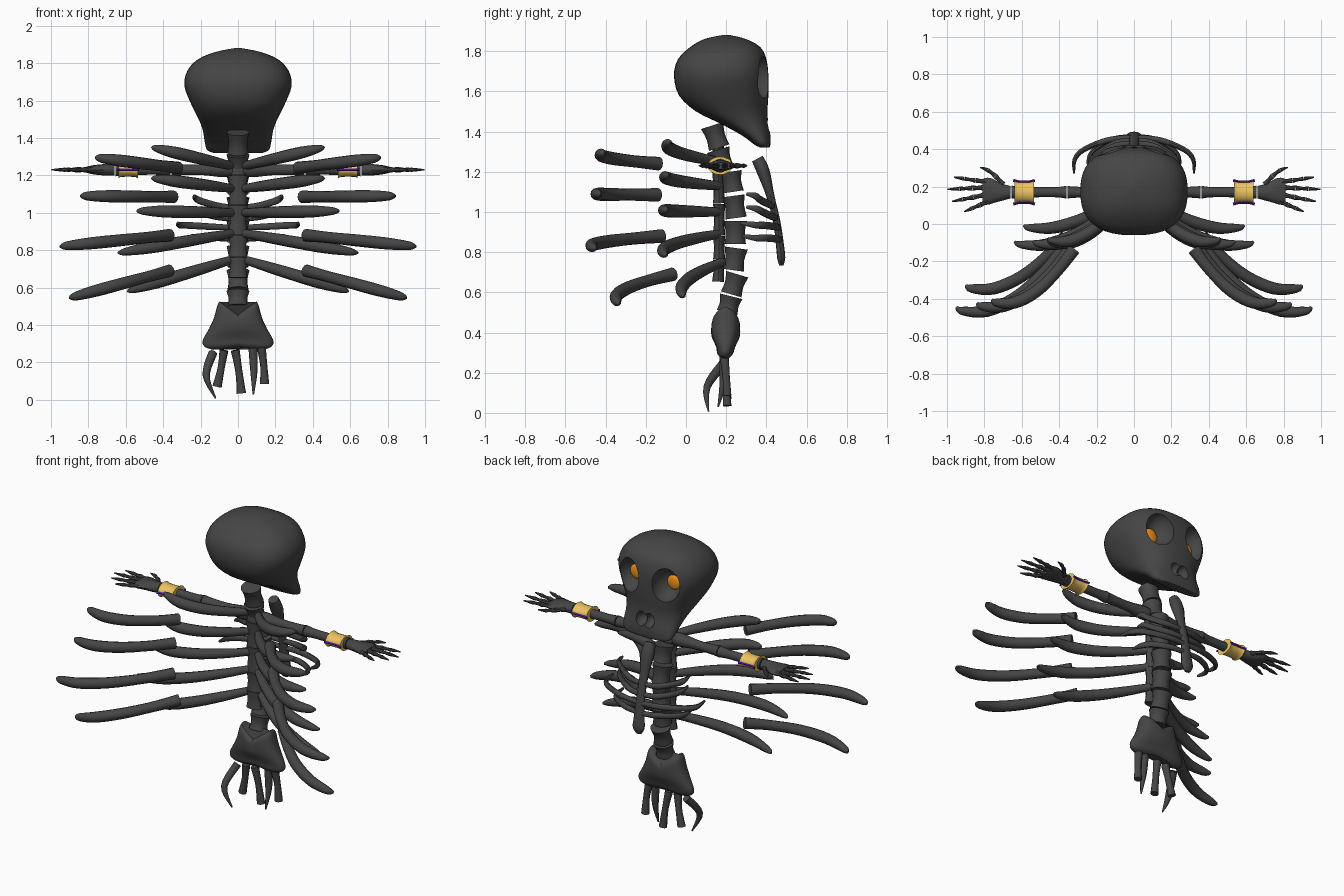
import bpy, bmesh, math
from mathutils import Vector

if "Cube" in bpy.data.objects:
    bpy.data.objects.remove(bpy.data.objects["Cube"])


def material(name, rgb):
    m = bpy.data.materials.new(name)
    m.diffuse_color = (*rgb, 1)
    m.use_nodes = True
    m.node_tree.nodes["Principled BSDF"].inputs["Base Color"].default_value = m.diffuse_color
    return m


BONE = material("dark_bone", (0.06, 0.06, 0.06))
GOLD = material("gold", (0.85, 0.55, 0.12))
PURPLE = material("purple", (0.08, 0.01, 0.4))
GLOW = material("orange", (0.9, 0.3, 0.01))


def finish(name, bm, mat, angle=40):
    bmesh.ops.recalc_face_normals(bm, faces=bm.faces)
    me = bpy.data.meshes.new(name)
    bm.to_mesh(me)
    bm.free()
    me.materials.append(mat)
    ob = bpy.data.objects.new(name, me)
    bpy.context.collection.objects.link(ob)
    smooth(ob, angle)
    return ob


def smooth(ob, angle=40):
    bpy.ops.object.select_all(action='DESELECT')
    ob.select_set(True)
    bpy.context.view_layer.objects.active = ob
    bpy.ops.object.shade_smooth_by_angle(angle=math.radians(angle))


def loft(name, rings, mat=BONE, angle=40):
    bm = bmesh.new()
    rows = [[bm.verts.new(p) for p in r] for r in rings]
    n = len(rows[0])
    for a, b in zip(rows, rows[1:]):
        for i in range(n):
            bm.faces.new((a[i], a[(i + 1) % n], b[(i + 1) % n], b[i]))
    bm.faces.new(rows[0])
    bm.faces.new(rows[-1])
    return finish(name, bm, mat, angle)


def spline(rows, steps):
    """Catmull-Rom through rows of numbers."""
    rows = [tuple(r) for r in rows]
    ext = [rows[0]] + rows + [rows[-1]]
    out = []
    for k in range(1, len(ext) - 2):
        for s in range(steps):
            t = s / steps
            out.append([0.5 * (2 * b + (c - a) * t + (2 * a - 5 * b + 4 * c - d) * t * t
                               + (3 * b - a - 3 * c + d) * t ** 3)
                        for a, b, c, d in zip(*ext[k - 1:k + 3])])
    return out + [list(rows[-1])]


def sweep(name, rows, steps=4, sides=12, mat=BONE, angle=40):
    """Tube through rows of (x, y, z, half width, half height)."""
    rows = spline(rows, steps)
    pts = [Vector(r[:3]) for r in rows]
    axis = (pts[-1] - pts[0]).normalized()
    up = Vector((0, 1, 0)) if abs(axis.z) > 0.75 else Vector((0, 0, 1))
    rings = []
    for i, r in enumerate(rows):
        t = (pts[min(i + 1, len(pts) - 1)] - pts[max(i - 1, 0)]).normalized()
        side = t.cross(up).normalized()
        top = side.cross(t)
        rings.append([pts[i] + side * r[3] * math.cos(a) + top * r[4] * math.sin(a)
                      for a in (2 * math.pi * k / sides for k in range(sides))])
    return loft(name, rings, mat, angle)


def ball(name, loc, size, mat=BONE):
    bm = bmesh.new()
    bmesh.ops.create_uvsphere(bm, u_segments=24, v_segments=16, radius=1)
    for v in bm.verts:
        v.co = Vector(c * s + l for c, s, l in zip(v.co, size, loc))
    return finish(name, bm, mat)


def power(v, e):
    return math.copysign(abs(v) ** e, v)


def ring(z, w, y0, y1, n=40, e=0.8):
    return [Vector((w * power(math.cos(a), e), (y0 + y1) / 2 + (y1 - y0) / 2 * power(math.sin(a), e), z))
            for a in (2 * math.pi * k / n for k in range(n))]


# skull: stacked sections (z, half width, back y, front y)
skull = loft("skull", [ring(*r) for r in spline([
    (1.32, .13, .37, .415), (1.335, .165, .34, .42), (1.38, .178, .28, .42),
    (1.44, .188, .17, .41), (1.5, .21, .05, .405), (1.58, .25, -.035, .41),
    (1.68, .287, -.06, .41), (1.76, .27, -.04, .40), (1.82, .215, .02, .37),
    (1.86, .12, .09, .30), (1.88, .02, .18, .22)], 3)])
holes = [((s * .13, .40, 1.67), (.085, .11, .105)) for s in (1, -1)]
holes += [((s * .028, .42, 1.43), (.036, .06, .045)) for s in (1, -1)]
for loc, size in holes:
    cutter = ball("socket_cutter", loc, size)
    cutter.hide_render = True
    mod = skull.modifiers.new("socket", 'BOOLEAN')
    mod.operation = 'DIFFERENCE'
    mod.solver = 'EXACT'
    mod.object = cutter
    bpy.context.view_layer.objects.active = skull
    bpy.ops.object.modifier_apply(modifier=mod.name)
    bpy.data.objects.remove(cutter)
smooth(skull)
for s in (1, -1):
    ball("eye_glow", (s * .13, .305, 1.66), (.045, .015, .045), GLOW)

# vertebrae: (top y, top z, bottom y, bottom z)
for y0, z0, y1, z1 in [(.13, 1.43, .165, 1.32), (.16, 1.31, .19, 1.21), (.22, 1.20, .235, 1.10),
                       (.235, 1.08, .25, .97), (.245, .955, .245, .84), (.25, .82, .235, .71),
                       (.255, .69, .225, .59), (.225, .58, .205, .50)]:
    p = lambda t, r: (0, y0 + (y1 - y0) * t, z0 + (z1 - z0) * t, r, r * .95)
    sweep("vertebra", [p(0, .061), p(.5, .05), p(1, .056)], 3, 16)

# rear spine ridge carrying the wing bones
ridge = [(1.33, .16), (1.20, .16), (1.04, .165), (.88, .165), (.76, .165), (.65, .16)]
for (z0, y0), (z1, y1) in zip(ridge, ridge[1:]):
    sweep("spine_ridge", [(0, y0, z0, .053, .03), (0, (y0 + y1) / 2, (z0 + z1) / 2, .043, .026),
                          (0, y1, z1 + .003, .05, .03)], 3)

# wing bones: (root x y z, tip x, back y, tip z)
SHAPE = [(0, 0), (.2, .4), (.45, .78), (.72, 1), (.94, 1), (1, .94)]
INNER = [(.03, .16, 1.25, .46, -.09, 1.35), (.03, .16, 1.13, .46, -.10, 1.185),
         (.03, .16, 1.0, .54, -.105, 1.01), (.03, .16, .89, .64, -.11, .785),
         (.03, .18, .75, .59, -.02, .58)]
OUTER = [(.32, -.135, 1.24, .76, -.42, 1.295), (.345, -.14, 1.085, .84, -.44, 1.09),
         (.365, -.12, .88, .95, -.465, .82), (.365, -.065, .69, .90, -.345, .545)]
for s in (1, -1):
    for name, bones, rad in (("inner_wing_bone", INNER, (.022, .028, .032, .032, .02, .006)),
                             ("outer_wing_bone", OUTER, (.034, .03, .032, .032, .023, .007))):
        for x, y, z, tx, ty, tz in bones:
            sweep(name, [(s * (x + (tx - x) * u), y + (ty - y) * v, z + (tz - z) * u, r, r)
                         for (u, v), r in zip(SHAPE, rad)], 4, 12)

# breastbone and front ribs
sweep("breastbone", [(0, .355, 1.265, .03, .03), (0, .385, 1.2, .042, .032), (0, .42, 1.08, .028, .02),
                     (0, .452, .95, .028, .018), (0, .468, .83, .036, .02), (0, .474, .77, .04, .02),
                     (0, .474, .733, .018, .01)])
for s in (1, -1):
    for x, z, y, zs, ys in [(.24, 1.09, .30, 1.03, .43), (.23, 1.025, .30, .97, .445),
                            (.33, .945, .27, .92, .46), (.25, .88, .28, .86, .465)]:
        sweep("front_rib", [(0, ys, zs, .014, .014), (s * x * .4, ys - .01, zs + .005, .016, .018),
                            (s * x * .8, ys - .06, (z + zs) / 2, .014, .019),
                            (s * x * .96, (ys + y) / 2 - .02, z - .01, .012, .017),
                            (s * x * .97, y, z, .005, .008)], 4, 10)

# arms, bracelets and hands
AY, AZ = .17, 1.23
for s in (1, -1):
    row = lambda x, y, r, h=None: (s * x, AY + y, AZ, r, h or r)
    sweep("upper_arm", [row(.03, 0, .035), row(.08, 0, .04), row(.2, 0, .028), row(.32, 0, .03),
                        row(.355, 0, .034)])
    sweep("forearm", [row(.36, 0, .034), row(.42, 0, .027), row(.55, 0, .028), row(.655, 0, .035)])
    sweep("palm", [row(.66, 0, .033, .03), row(.72, 0, .05, .03), row(.775, .005, .072, .024),
                   row(.81, .005, .065, .016)])
    sweep("bracelet", [row(.535, 0, .062, .045), row(.555, 0, .054, .038), row(.62, 0, .054, .038),
                       row(.64, 0, .062, .045)], 3, 16, GOLD)
    for e in (1, -1):
        sweep("bracelet_trim", [row(.53, e * .064, .008, .007), row(.56, e * .056, .007, .007),
                                row(.615, e * .056, .007, .007), row(.645, e * .064, .008, .007)],
              2, 4, PURPLE)
    for x0, y0, x1, y1 in [(.70, .04, .825, .13), (.79, .055, .965, .08), (.80, .025, 1.0, .015),
                           (.80, -.015, .975, -.05), (.78, -.05, .91, -.105)]:
        for k in range(3):   # three finger joints each
            q = lambda t: (x0 + (x1 - x0) * t, y0 + (y1 - y0) * t + (.02 * math.sin(t * 3) if y0 == .04 else 0))
            a, m, b = (q((k + d) / 3) for d in (0, .5, .97))
            r = .017 - .003 * k
            sweep("finger_joint", [row(*a, r), row(*m, r * .65), row(*b, r * (.85 if k < 2 else .3))], 3, 8)

# pelvis with a notched top
rows = spline([(.265, .13, .17, .22), (.285, .18, .155, .235), (.32, .188, .15, .245), (.38, .155, .13, .265),
               (.44, .128, .125, .27), (.50, .112, .13, .265), (.525, .10, .15, .24)], 3)
rings = [ring(*r, n=32) for r in rows]
for r in rings:
    for v in r:
        k = max(0, (v.z - .36) / .165)
        v.z -= .07 * k * max(0, 1 - abs(v.x) / .1)
        k = max(0, (.36 - v.z) / .1)
        v.z += .02 * k * max(0, 1 - abs(v.x) / .15)
loft("pelvis", rings)

# hanging tail bones: start, middle, end
for a, m, e in [((-.135, .19, .25), (-.17, .105, .13), (-.12, .112, .008)),
                ((-.075, .19, .265), (-.09, .20, .17), (-.112, .205, .07)),
                ((-.015, .19, .265), (.005, .20, .15), (.018, .205, .035)),
                ((.08, .19, .275), (.085, .185, .15), (.082, .16, .03)),
                ((.125, .19, .28), (.138, .20, .18), (.142, .205, .085))]:
    pointed = e[2] < .032
    sweep("tail_bone", [(*a, .024, .024), (*m, .019, .019), (*e, *((.004,) * 2 if pointed else (.025, .022)))], 5, 10)
